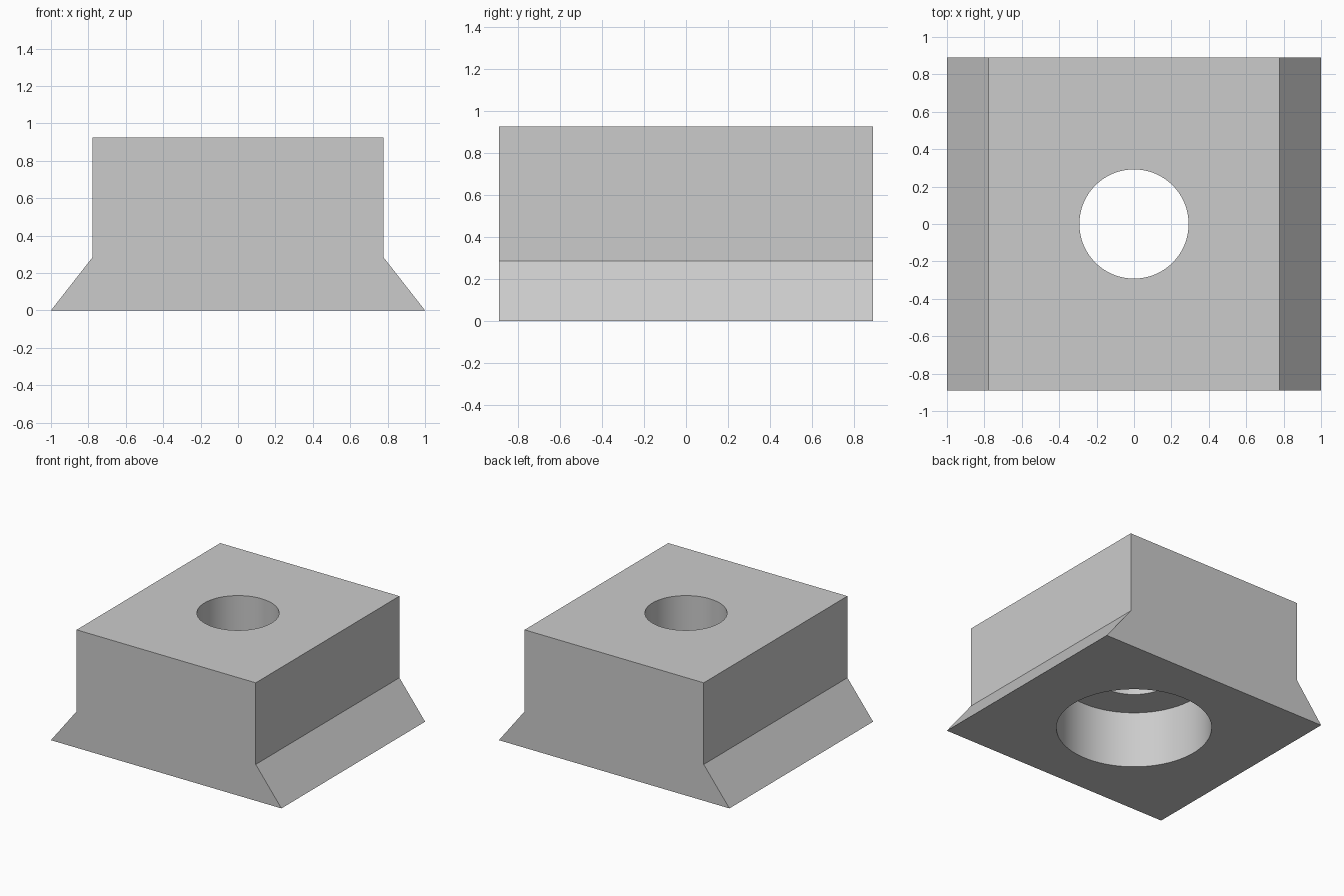
import bpy
import bmesh
import math

if "Cube" in bpy.data.objects:
    bpy.data.objects.remove(bpy.data.objects["Cube"], do_unlink=True)

HALF_DEPTH = 0.89
HEIGHT = 0.925
STEP_Z = 0.445

grey = bpy.data.materials.new("light grey")
grey.use_nodes = True
colour = (0.6, 0.6, 0.6, 1)
grey.diffuse_color = colour
grey.node_tree.nodes["Principled BSDF"].inputs["Base Color"].default_value = colour

# Block: flared-foot cross-section extruded from front to back
right_side = [(1, 0), (0.777, 0.285), (0.777, HEIGHT)]
profile = right_side + [(-x, z) for x, z in reversed(right_side)]
bm = bmesh.new()
front = bm.faces.new([bm.verts.new((x, -HALF_DEPTH, z)) for x, z in profile])
extruded = bmesh.ops.extrude_face_region(bm, geom=[front], use_keep_orig=True)
moved = [v for v in extruded["geom"] if isinstance(v, bmesh.types.BMVert)]
bmesh.ops.translate(bm, verts=moved, vec=(0, 2 * HALF_DEPTH, 0))
bmesh.ops.recalc_face_normals(bm, faces=bm.faces)
mesh = bpy.data.meshes.new("slot_block")
bm.to_mesh(mesh)
bm.free()
mesh.materials.append(grey)
block = bpy.data.objects.new("slot_block", mesh)
bpy.context.collection.objects.link(block)
bpy.context.view_layer.objects.active = block


def cut_hole(name, radius, bottom, top):
    """Cut a round vertical hole through the block."""
    bpy.ops.mesh.primitive_cylinder_add(
        vertices=96, radius=radius, depth=top - bottom,
        location=(0, 0, (top + bottom) / 2))
    cutter = bpy.context.object
    cutter.name = name
    cutter.hide_render = True
    cutter.data.materials.append(grey)
    mod = block.modifiers.new(name, "BOOLEAN")
    mod.operation = "DIFFERENCE"
    mod.solver = "EXACT"
    mod.object = cutter
    bpy.context.view_layer.objects.active = block
    bpy.ops.object.modifier_apply(modifier=name)
    bpy.data.objects.remove(cutter, do_unlink=True)


# Through hole and wider recess underneath
cut_hole("through_hole", 0.292, -0.2, HEIGHT + 0.2)
cut_hole("lower_recess", 0.555, -0.2, STEP_Z)

# Smooth hole walls, sharp block edges
bpy.ops.object.select_all(action="DESELECT")
block.select_set(True)
bpy.context.view_layer.objects.active = block
bpy.ops.object.shade_smooth_by_angle(angle=math.radians(30))
